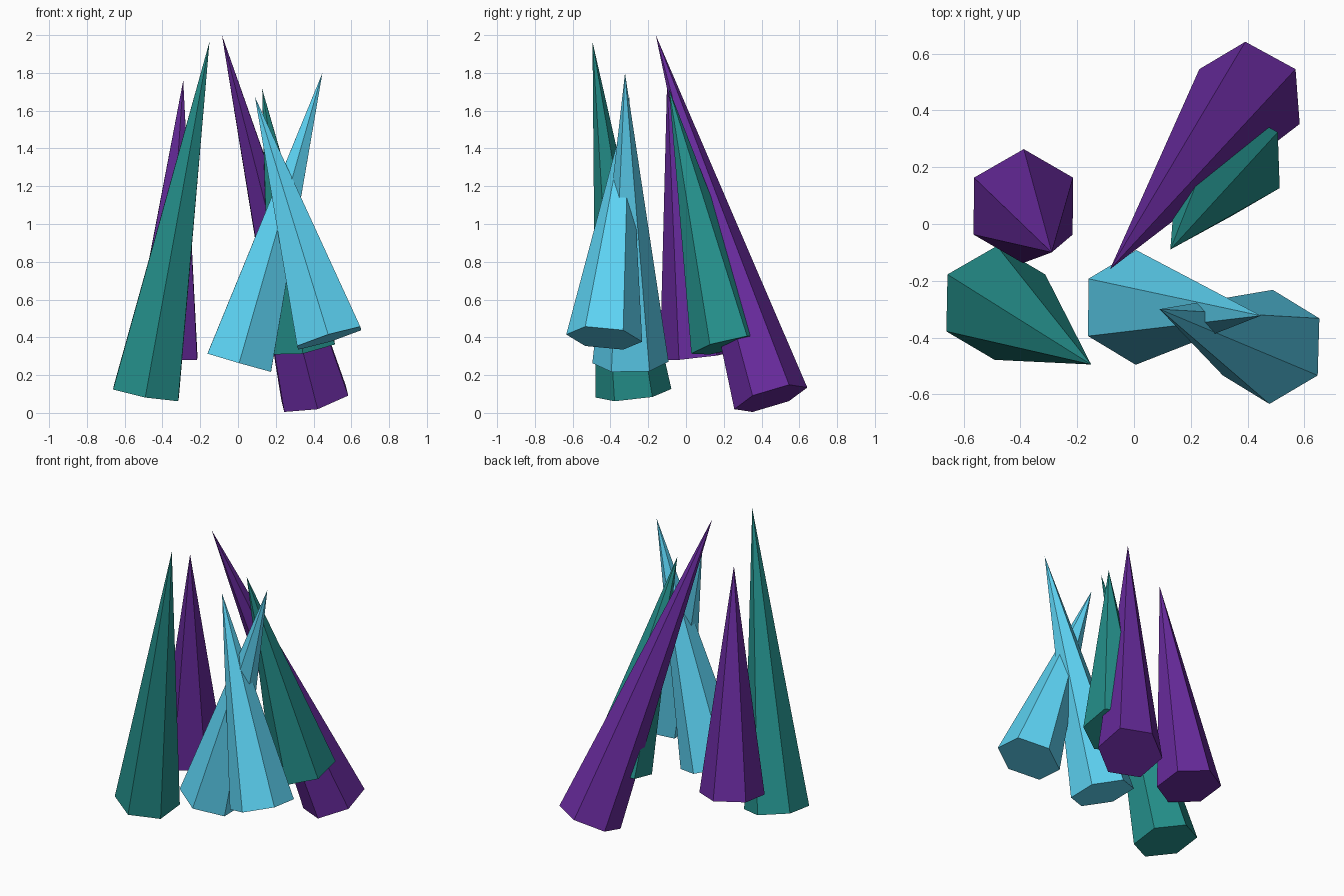
import bpy
from math import asin, atan2
from mathutils import Vector

if "Cube" in bpy.data.objects:
    bpy.data.objects.remove(bpy.data.objects["Cube"])


def material(name, rgb):
    m = bpy.data.materials.new(name)
    m.diffuse_color = (*rgb, 1)
    m.use_nodes = True
    m.node_tree.nodes["Principled BSDF"].inputs["Base Color"].default_value = m.diffuse_color
    return m


purple = material("purple", (0.135, 0.023, 0.33))
teal = material("teal", (0.018, 0.28, 0.26))
blue = material("light_blue", (0.11, 0.66, 0.91))


def spike(name, base, tip, mat, radius=0.202):
    """Hexagonal cone from the base centre to the tip, tilted about x and y only."""
    base, tip = Vector(base), Vector(tip)
    axis = tip - base
    n = axis.normalized()
    bpy.ops.mesh.primitive_cone_add(
        vertices=6, radius1=radius, radius2=0, depth=axis.length,
        location=(base + tip) / 2,
        rotation=(-asin(n.y), atan2(n.x, n.z), 0))
    ob = bpy.context.object
    ob.name = name
    ob.data.materials.append(mat)


# Six leaning crystal spikes: base centre, tip
spike("purple_spike_left", (-0.39, 0.063, 0.304), (-0.29, -0.10, 1.76), purple)
spike("purple_spike_back", (0.407, 0.449, 0.077), (-0.085, -0.16, 2.0), purple)
spike("teal_spike_left", (-0.487, -0.278, 0.104), (-0.151, -0.495, 1.965), teal)
spike("teal_spike_right", (0.337, 0.225, 0.358), (0.128, -0.09, 1.715), teal)
spike("blue_spike_middle", (0.007, -0.294, 0.267), (0.447, -0.323, 1.80), blue)
spike("blue_spike_right", (0.483, -0.433, 0.396), (0.09, -0.30, 1.672), blue)
